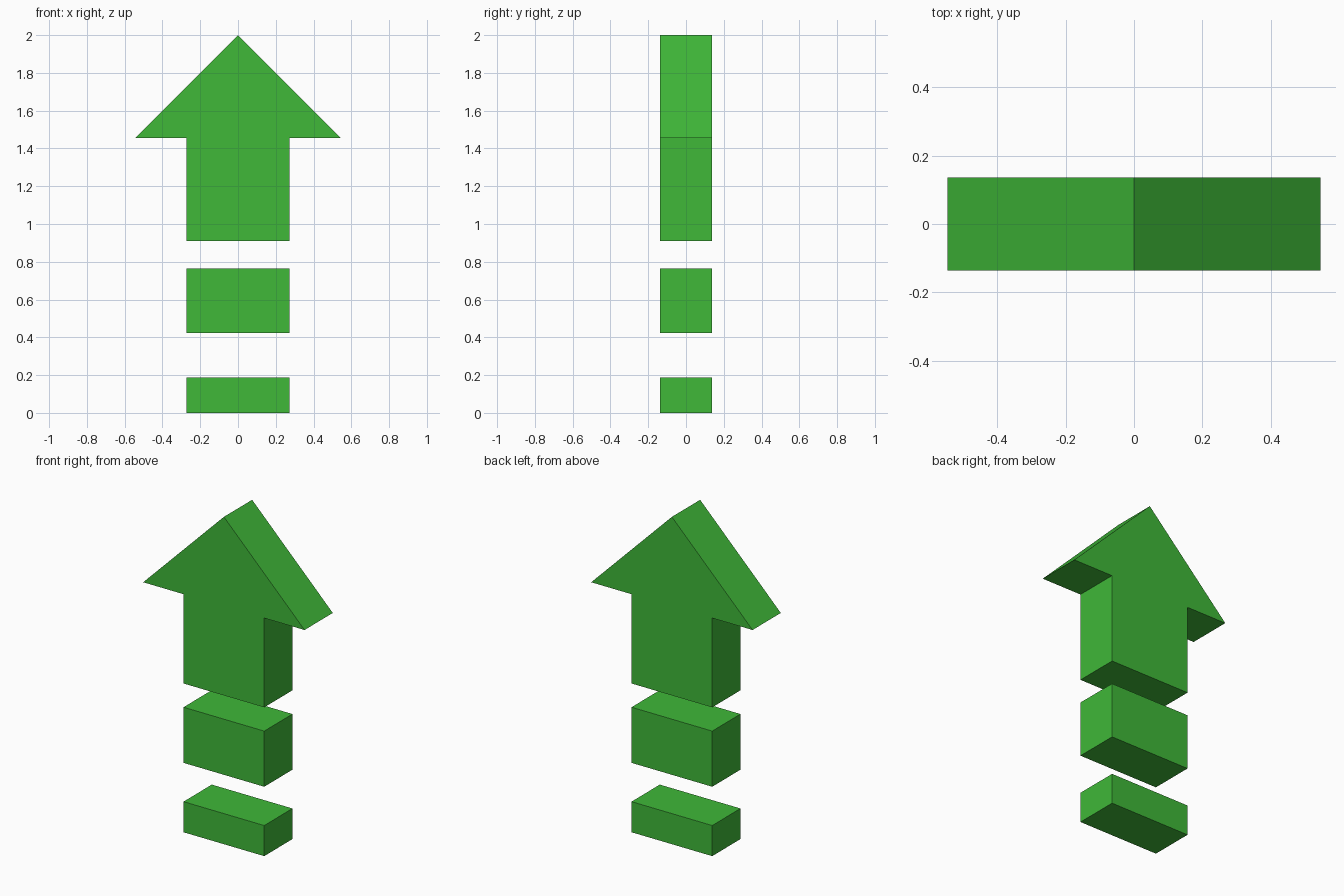
import bpy
import bmesh

if "Cube" in bpy.data.objects:
    bpy.data.objects.remove(bpy.data.objects["Cube"])

HALF_W = 0.2727    # half width of shaft and dashes
HEAD_W = 0.5454    # half width of the arrow head
DEPTH = 0.2727     # thickness along y

green = bpy.data.materials.new("green")
green.diffuse_color = (0.05, 0.48, 0.04, 1.0)
green.use_nodes = True
green.node_tree.nodes["Principled BSDF"].inputs["Base Color"].default_value = green.diffuse_color


def extrude_profile(name, half_profile):
    """Mirror a right-hand (x, z) outline across x = 0 and extrude it along y."""
    left = [(-x, z) for x, z in reversed(half_profile) if x > 0]
    bm = bmesh.new()
    face = bm.faces.new([bm.verts.new((x, -DEPTH / 2, z)) for x, z in half_profile + left])
    out = bmesh.ops.extrude_face_region(bm, geom=[face], use_keep_orig=True)
    verts = [g for g in out["geom"] if isinstance(g, bmesh.types.BMVert)]
    bmesh.ops.translate(bm, verts=verts, vec=(0, DEPTH, 0))
    bmesh.ops.recalc_face_normals(bm, faces=bm.faces)
    mesh = bpy.data.meshes.new(name)
    bm.to_mesh(mesh)
    bm.free()
    mesh.materials.append(green)
    obj = bpy.data.objects.new(name, mesh)
    bpy.context.collection.objects.link(obj)
    return obj


# Arrow head with its short shaft
extrude_profile("arrow", [(HALF_W, 0.909), (HALF_W, 1.4546), (HEAD_W, 1.4546), (0, 2.0)])

# Separate dashes trailing below the arrow
for name, bottom, top in (("upper_dash", 0.424, 0.764), ("lower_dash", 0.0, 0.187)):
    extrude_profile(name, [(HALF_W, bottom), (HALF_W, top)])
